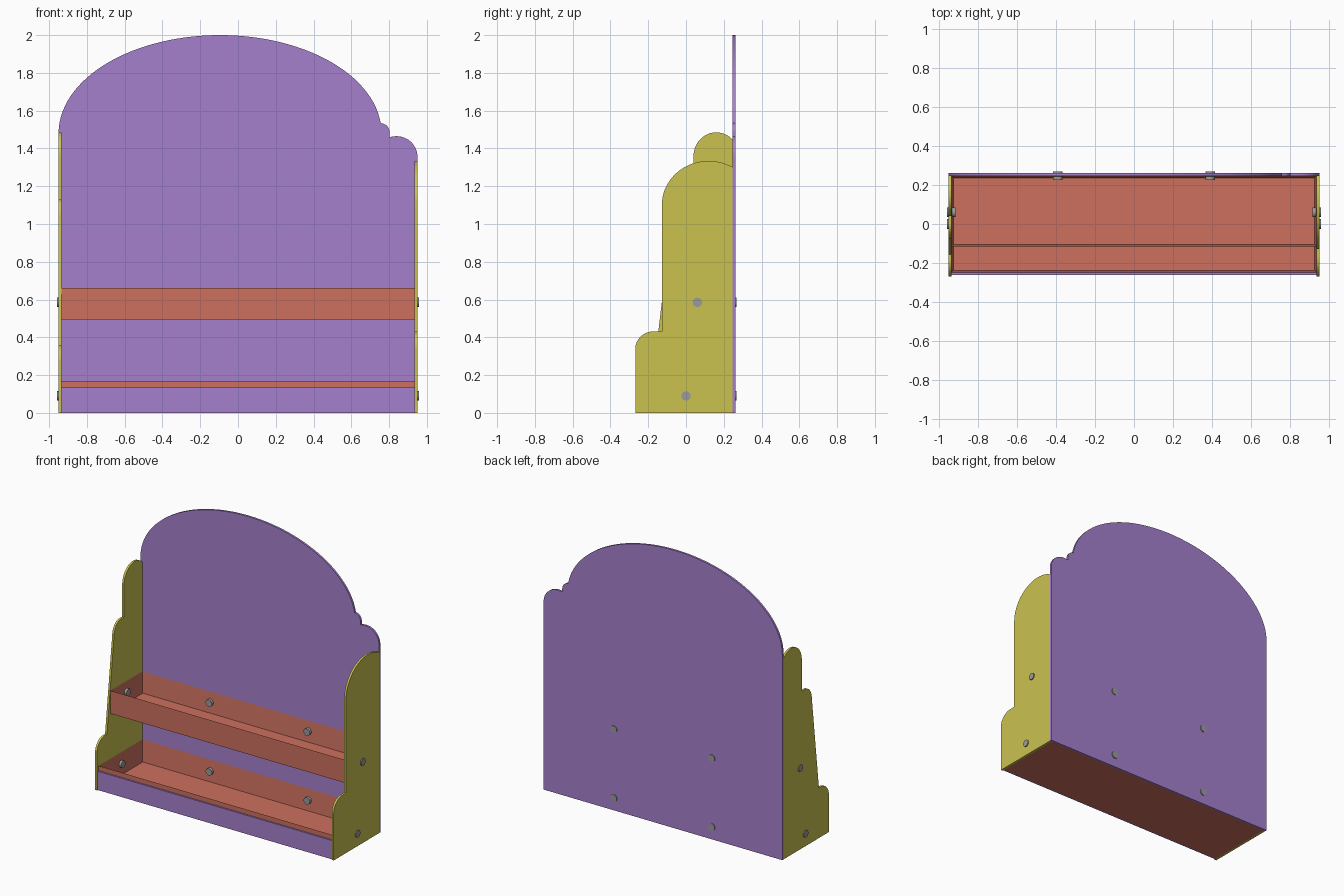
import bpy, bmesh, math
from mathutils import Matrix, Vector

if "Cube" in bpy.data.objects:
    bpy.data.objects.remove(bpy.data.objects["Cube"])


def material(name, r, g, b):
    lin = [((c / 255 + 0.055) / 1.055) ** 2.4 for c in (r, g, b)]
    m = bpy.data.materials.new(name)
    m.diffuse_color = (*lin, 1)
    m.use_nodes = True
    m.node_tree.nodes["Principled BSDF"].inputs["Base Color"].default_value = m.diffuse_color
    return m


PURPLE = material("purple", 165, 128, 205)
YELLOW = material("mustard", 202, 194, 79)
RED = material("terracotta", 204, 112, 94)
GREY = material("bolt grey", 155, 155, 155)


def finish(bm, name, mat):
    bmesh.ops.recalc_face_normals(bm, faces=bm.faces)
    me = bpy.data.meshes.new(name)
    bm.to_mesh(me)
    bm.free()
    me.materials.append(mat)
    ob = bpy.data.objects.new(name, me)
    bpy.context.collection.objects.link(ob)
    return ob


def arc(cu, cv, ru, rv, a0, a1, n=16):
    angles = [math.radians(a0 + (a1 - a0) * i / n) for i in range(n + 1)]
    return [(cu + ru * math.cos(a), cv + rv * math.sin(a)) for a in angles]


def panel(name, outline, axis, lo, hi, mat):
    """Extrude a flat outline along x or y."""
    place = (lambda u, v: (lo, u, v)) if axis == 'x' else (lambda u, v: (u, lo, v))
    bm = bmesh.new()
    face = bm.faces.new([bm.verts.new(place(u, v)) for u, v in outline])
    ext = bmesh.ops.extrude_face_region(bm, geom=[face])
    move = Vector((hi - lo, 0, 0)) if axis == 'x' else Vector((0, hi - lo, 0))
    bmesh.ops.translate(bm, vec=move,
                        verts=[g for g in ext['geom'] if isinstance(g, bmesh.types.BMVert)])
    return finish(bm, name, mat)


def tray(name, y0, y1, z0, z1, half=0.935, wall=0.015):
    """Open box: inset the top face and sink it to the floor."""
    bm = bmesh.new()
    bmesh.ops.create_cube(bm, size=1, matrix=Matrix.Translation(
        (0, (y0 + y1) / 2, (z0 + z1) / 2)) @ Matrix.Diagonal((2 * half, y1 - y0, z1 - z0, 1)))
    bm.normal_update()
    top = max(bm.faces, key=lambda f: f.calc_center_median().z)
    bmesh.ops.inset_individual(bm, faces=[top], thickness=wall)
    for v in top.verts:
        v.co.z = z0 + wall
    return finish(bm, name, RED)


def bolt(name, center, axis):
    bm = bmesh.new()
    turn = Matrix.Rotation(math.pi / 2, 4, 'Y' if axis == 'x' else 'X')
    bmesh.ops.create_cone(bm, cap_ends=True, segments=24, radius1=0.025, radius2=0.025,
                          depth=0.044, matrix=Matrix.Translation(center) @ turn)
    ob = finish(bm, name, GREY)
    bpy.ops.object.select_all(action='DESELECT')
    ob.select_set(True)
    bpy.context.view_layer.objects.active = ob
    bpy.ops.object.shade_smooth_by_angle()


# Back panel: big arch with two small curls on the right
back = ([(0.95, 0), (-0.95, 0)]
        + arc(-0.095, 1.48, 0.855, 0.52, 180, 6, 56)
        + arc(0.757, 1.487, 0.045, 0.046, 80, 0, 8)
        + [(0.802, 1.46)]
        + arc(0.84, 1.355, 0.11, 0.11, 95, 0, 14))
panel("back_panel", back, 'y', 0.247, 0.262, PURPLE)

# Right side panel: single step and a rounded top
right = ([(0.247, 0), (-0.268, 0)]
         + arc(-0.168, 0.34, 0.10, 0.092, 180, 90)
         + [(-0.128, 0.432)]
         + arc(0.12, 1.10, 0.248, 0.234, 180, 59, 24))
panel("right_side", right, 'x', 0.935, 0.95, YELLOW)

# Left side panel: two steps joined by a sloping edge
left = ([(0.247, 0), (-0.268, 0)]
        + arc(-0.178, 0.27, 0.09, 0.09, 180, 90)
        + [(-0.155, 0.36)]
        + arc(0.0, 1.03, 0.075, 0.10, 180, 90)
        + [(0.04, 1.13)]
        + arc(0.16, 1.36, 0.12, 0.125, 180, 43, 24))
panel("left_side", left, 'x', -0.95, -0.935, YELLOW)

# Two trays and the front kick plate
tray("lower_tray", -0.249, 0.247, 0, 0.17)
tray("upper_tray", -0.115, 0.247, 0.495, 0.66)
panel("front_plate", [(-0.935, 0), (0.935, 0), (0.935, 0.135), (-0.935, 0.135)],
      'y', -0.26, -0.249, PURPLE)

# Bolts through the sides and back
for level, y, z in (("lower", 0.0, 0.09), ("upper", 0.06, 0.585)):
    for side, s in (("left", -1), ("right", 1)):
        bolt(f"{level}_{side}_side_bolt", (s * 0.935, y, z), 'x')
        bolt(f"{level}_{side}_back_bolt", (s * 0.39, 0.246, z), 'y')
